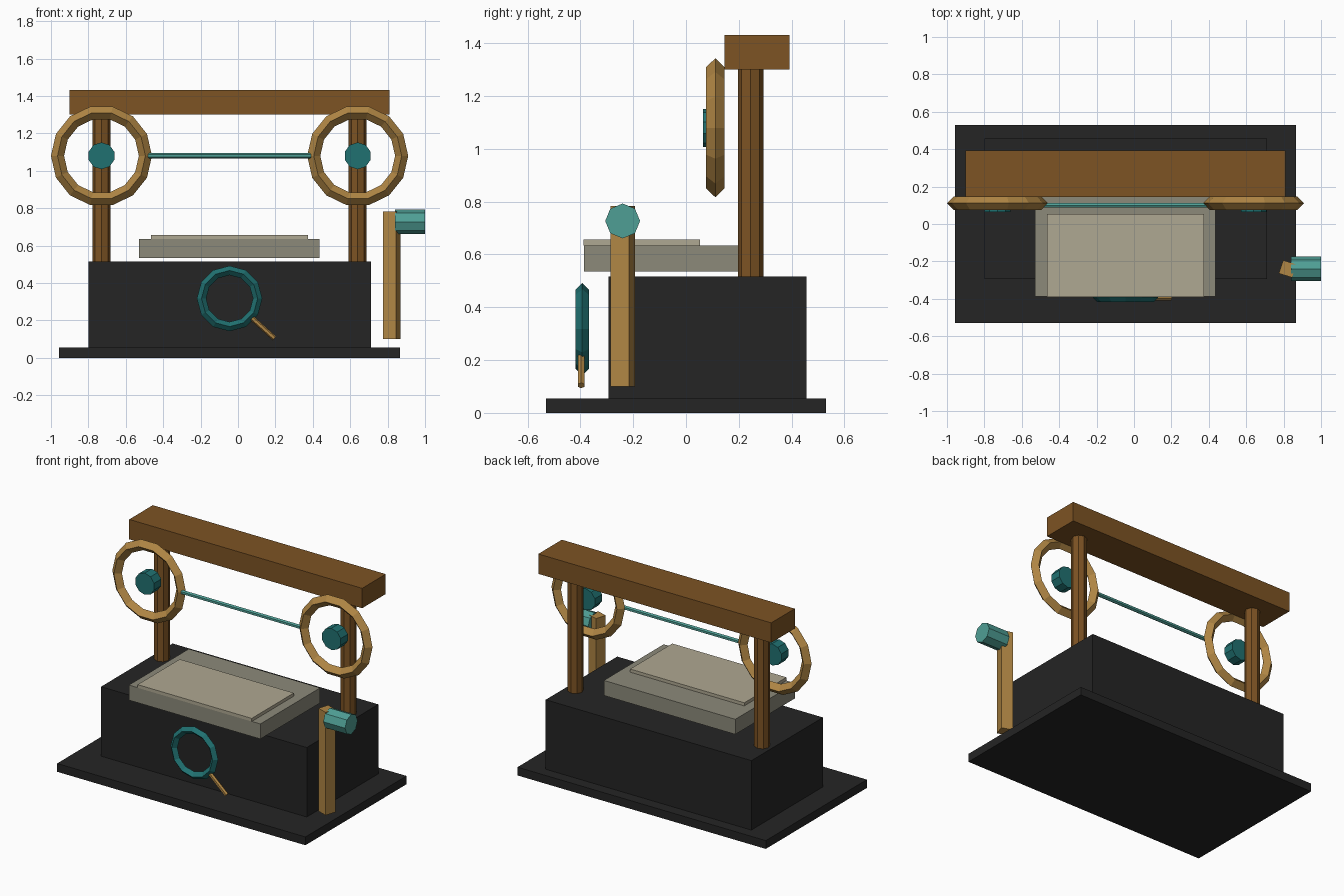
import bpy, bmesh, math
from mathutils import Vector, Matrix

if "Cube" in bpy.data.objects:
    bpy.data.objects.remove(bpy.data.objects["Cube"])


def material(name, rgb):
    m = bpy.data.materials.new(name)
    m.diffuse_color = (*rgb, 1)
    m.use_nodes = True
    m.node_tree.nodes["Principled BSDF"].inputs["Base Color"].default_value = m.diffuse_color
    return m


BLACK = material("black iron", (0.018, 0.018, 0.018))
BROWN = material("brown wood", (0.205, 0.087, 0.017))
TAN = material("tan wood", (0.434, 0.238, 0.058))
TEAL = material("dark teal", (0.0144, 0.165, 0.165))
LIGHT_TEAL = material("light teal", (0.078, 0.345, 0.300))
STONE = material("grey stone", (0.262, 0.254, 0.195))
PAPER = material("pale paper", (0.429, 0.392, 0.287))


def finish(name, bm, mat):
    bmesh.ops.recalc_face_normals(bm, faces=bm.faces)
    me = bpy.data.meshes.new(name)
    bm.to_mesh(me)
    bm.free()
    me.materials.append(mat)
    ob = bpy.data.objects.new(name, me)
    bpy.context.collection.objects.link(ob)
    return ob


def box(name, lo, hi, mat, turn=0):
    lo, hi = Vector(lo), Vector(hi)
    bm = bmesh.new()
    bmesh.ops.create_cube(bm, size=1, matrix=Matrix.Diagonal((*(hi - lo), 1)))
    ob = finish(name, bm, mat)
    ob.location = (lo + hi) / 2
    ob.rotation_euler.z = math.radians(turn)
    return ob


def rod(name, a, b, r, sides, mat):
    """Cylinder from a to b; for level rods a corner points straight up."""
    a, b = Vector(a), Vector(b)
    axis = (b - a).normalized()
    u = Vector((0, 0, 1)) if abs(axis.z) < 0.1 else axis.cross((0, 1, 0)).normalized()
    if u.length < 0.5:
        u = Vector((1, 0, 0))
    w = axis.cross(u)
    bm = bmesh.new()
    rings = []
    for p in (a, b):
        rings.append([bm.verts.new(p + r * (u * math.cos(t) + w * math.sin(t)))
                      for t in (2 * math.pi * i / sides for i in range(sides))])
    for i in range(sides):
        j = (i + 1) % sides
        bm.faces.new((rings[0][i], rings[0][j], rings[1][j], rings[1][i]))
    bm.faces.new(rings[0])
    bm.faces.new(rings[1])
    return finish(name, bm, mat)


def ring(name, c, major, minor, sides, mat):
    """Low-poly hoop facing front, with a diamond cross-section."""
    bpy.ops.mesh.primitive_torus_add(location=c, rotation=(math.pi / 2, 0, 0),
                                     major_radius=major, minor_radius=minor,
                                     major_segments=sides, minor_segments=4)
    ob = bpy.context.object
    ob.name = name
    ob.data.materials.append(mat)
    return ob


# base and body
box("base_plate", (-0.957, -0.53, 0), (0.866, 0.53, 0.055), BLACK)
box("body", (-0.80, -0.293, 0.055), (0.71, 0.457, 0.516), BLACK)

# flat bed and sheet
box("bed", (-0.53, -0.387, 0.535), (0.435, 0.24, 0.635), STONE)
box("sheet", (-0.465, -0.389, 0.635), (0.373, 0.053, 0.656), PAPER)

# overhead frame with a wheel and hub on each side
box("top_beam", (-0.90, 0.145, 1.30), (0.81, 0.392, 1.432), BROWN)
for side, x in (("left", -0.73), ("right", 0.64)):
    rod(side + "_post", (x, 0.245, 0.51), (x, 0.245, 1.305), 0.048, 8, BROWN)
    ring(side + "_wheel", (x, 0.111, 1.08), 0.235, 0.035, 14, TAN)
    rod(side + "_hub", (x, 0.065, 1.08), (x, 0.14, 1.08), 0.072, 10, TEAL)
rod("cross_rod", (-0.48, 0.1, 1.08), (0.39, 0.1, 1.08), 0.014, 6, LIGHT_TEAL)

# front hand ring with its handle
ring("front_ring", (-0.045, -0.393, 0.317), 0.15, 0.025, 12, TEAL)
rod("front_handle", (0.075, -0.397, 0.212), (0.195, -0.397, 0.104), 0.014, 6, TAN)

# side lever with grip
box("side_lever", (0.784, -0.277, 0.10), (0.858, -0.203, 0.783), TAN, -18)
rod("lever_grip", (0.84, -0.24, 0.727), (1.0, -0.24, 0.727), 0.066, 8, LIGHT_TEAL)
